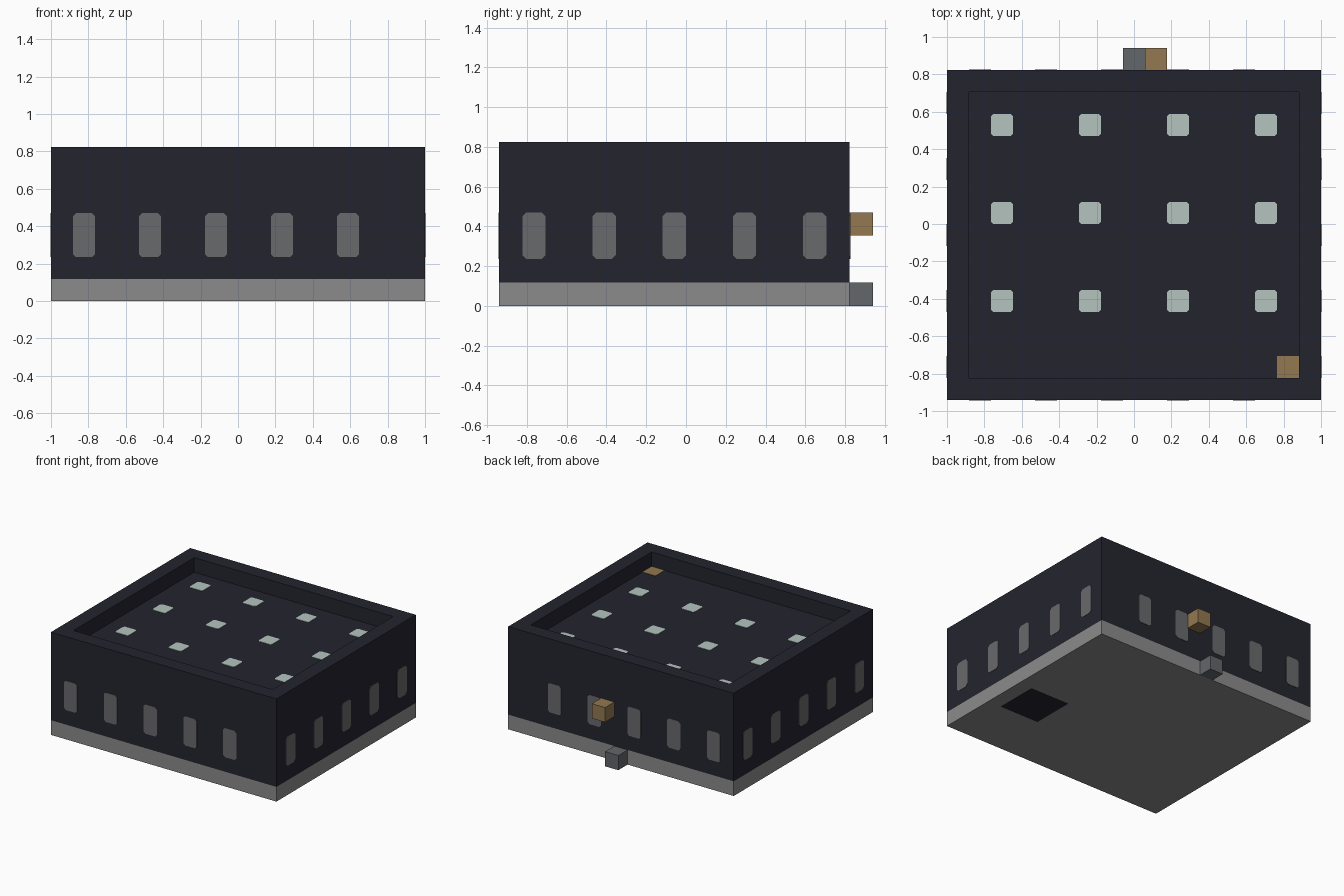
import bpy
import bmesh
from mathutils import Vector

cube = bpy.data.objects.get("Cube")
if cube:
    bpy.data.objects.remove(cube, do_unlink=True)

U = 2 / 17       # building module: 17 wide, 15 deep, 7 high
PLATE = 0.003    # thickness of flush details


def material(name, srgb):
    lin = [((c / 255 + 0.055) / 1.055) ** 2.4 for c in srgb]
    m = bpy.data.materials.new(name)
    m.use_nodes = True
    m.diffuse_color = (*lin, 1)
    m.node_tree.nodes["Principled BSDF"].inputs["Base Color"].default_value = (*lin, 1)
    return m


WALL = material("dark wall", (36, 36, 47))
STONE = material("grey stone", (139, 139, 139))
GLASS = material("window grey", (105, 106, 108))
LAMP = material("pale lamp", (179, 196, 189))
WOOD = material("brown wood", (147, 121, 81))
STEP = material("step grey", (98, 103, 106))


def finish(name, bm, *mats):
    bmesh.ops.recalc_face_normals(bm, faces=bm.faces)
    me = bpy.data.meshes.new(name)
    bm.to_mesh(me)
    bm.free()
    for m in mats:
        me.materials.append(m)
    ob = bpy.data.objects.new(name, me)
    bpy.context.collection.objects.link(ob)
    return ob


def box(low, high):
    """Box between two corners given in modules."""
    low, high = Vector(low) * U, Vector(high) * U
    bm = bmesh.new()
    bmesh.ops.create_cube(bm, size=1)
    for v in bm.verts:
        v.co = Vector(l + (h - l) * (c + 0.5) for l, h, c in zip(low, high, v.co))
    return bm


def plate(name, centre, across, up, w, h, cut, mat):
    """Thin plate with clipped corners, facing across x up."""
    across, up = Vector(across), Vector(up)
    out = across.cross(up)
    a, b = w * U / 2, h * U / 2
    bm = bmesh.new()
    ring = []
    for sx, sy in ((1, 1), (-1, 1), (-1, -1), (1, -1)):
        pair = [(sx * a, sy * (b - cut)), (sx * (a - cut), sy * b)]
        ring += pair if sx * sy > 0 else pair[::-1]
    verts = [bm.verts.new(Vector(centre) * U + across * p + up * q) for p, q in ring]
    face = bm.faces.new(verts)
    new = bmesh.ops.extrude_face_region(bm, geom=[face])["geom"]
    bmesh.ops.translate(bm, vec=out * PLATE,
                        verts=[g for g in new if isinstance(g, bmesh.types.BMVert)])
    return finish(name, bm, mat)


# Stone base with a dark hatch on its underside
bm = box((-8.5, -8, 0), (8.5, 7, 1))
for axis, values in ((0, (4.5, 7.5)), (1, (-4, -1))):
    for value in values:
        point, normal = Vector(), Vector()
        point[axis], normal[axis] = value * U, 1
        bmesh.ops.bisect_plane(bm, geom=bm.verts[:] + bm.edges[:] + bm.faces[:],
                               plane_co=point, plane_no=normal)
for f in bm.faces:
    c = f.calc_center_median() / U
    if c.z < 0.1 and 4.5 < c.x < 7.5 and -4 < c.y < -1:
        f.material_index = 1
finish("stone_base", bm, STONE, WALL)

# Walls with a sunken roof behind the parapet
bm = box((-8.5, -8, 1), (8.5, 7, 7))
roof = max(bm.faces, key=lambda f: f.calc_center_median().z)
bmesh.ops.inset_individual(bm, faces=[roof], thickness=U, use_even_offset=True)
roof_rim = roof.verts[:]
new = bmesh.ops.extrude_face_region(bm, geom=[roof])["geom"]
bmesh.ops.translate(bm, vec=(0, 0, -U),
                    verts=[g for g in new if isinstance(g, bmesh.types.BMVert)])
if roof.is_valid:
    bmesh.ops.delete(bm, geom=[roof], context='FACES_ONLY')
finish("walls", bm, WALL)

# Five windows on each side
for i in range(5):
    x, y, z = -7 + 3 * i, -6.5 + 3 * i, 3
    plate(f"front_window_{i}", (x, -8, z), (1, 0, 0), (0, 0, 1), 1, 2, 0.016, GLASS)
    plate(f"back_window_{i}", (x, 7, z), (-1, 0, 0), (0, 0, 1), 1, 2, 0.016, GLASS)
    plate(f"left_window_{i}", (8.5, y, z), (0, 1, 0), (0, 0, 1), 1, 2, 0.02, GLASS)
    plate(f"right_window_{i}", (-8.5, y, z), (0, -1, 0), (0, 0, 1), 1, 2, 0.02, GLASS)

# Roof lamps and the wooden roof hatch
for i in range(4):
    for j in range(3):
        plate(f"roof_lamp_{i}_{j}", (-6 + 4 * i, -3.5 + 4 * j, 6),
              (1, 0, 0), (0, 1, 0), 1, 1, 0.012, LAMP)
finish("roof_hatch", box((6.5, -7, 6), (7.5, -6, 6 + PLATE / U)), WOOD)

# Blocks on the back wall
finish("back_step", box((-0.5, 7, 0), (0.5, 8, 1)), STEP)
finish("back_wooden_block", box((0.5, 7, 3), (1.5, 8, 4)), WOOD)
